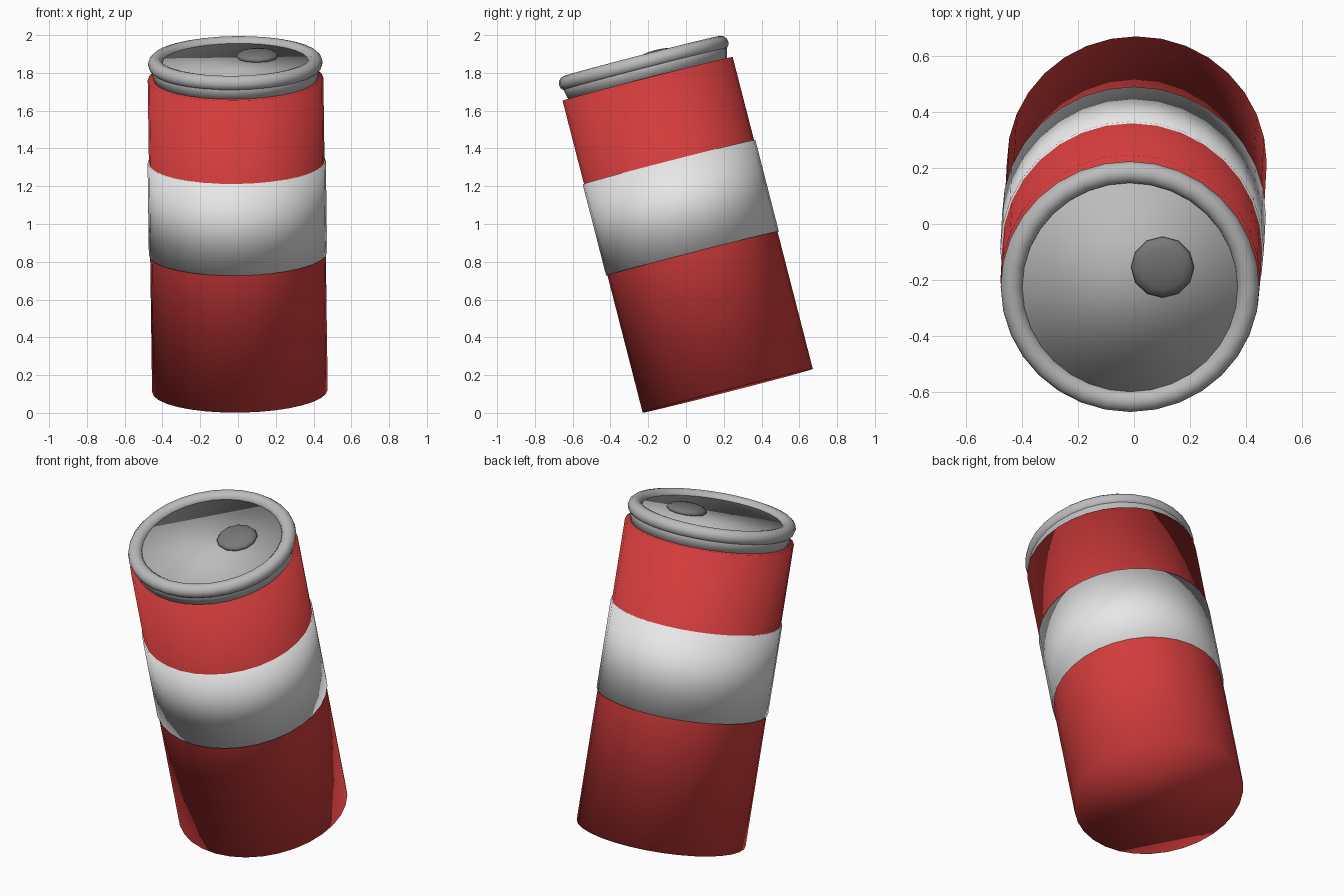
import bpy
from math import radians
from mathutils import Matrix

cube = bpy.data.objects.get("Cube")
if cube:
    bpy.data.objects.remove(cube, do_unlink=True)


def material(name, r, g, b):
    mat = bpy.data.materials.new(name)
    mat.use_nodes = True
    mat.diffuse_color = (r, g, b, 1)
    mat.node_tree.nodes["Principled BSDF"].inputs["Base Color"].default_value = (r, g, b, 1)
    return mat


red = material("red paint", 0.65, 0.045, 0.045)
white = material("white paint", 0.85, 0.85, 0.85)
metal = material("grey metal", 0.5, 0.5, 0.51)
dark_metal = material("dark grey metal", 0.19, 0.19, 0.19)

# The whole can leans forward and very slightly sideways
lean = (Matrix.Translation((0.01, 0.221, 0.117))
        @ Matrix.Rotation(radians(-0.8), 4, 'Y')
        @ Matrix.Rotation(radians(14.4), 4, 'X'))


def finish(name, mat):
    """Name, colour and smooth the new part, then lean it with the can."""
    obj = bpy.context.object
    obj.name = name
    obj.data.materials.append(mat)
    bpy.ops.object.shade_smooth()
    obj.matrix_world = lean @ obj.matrix_basis
    return obj


def drum(name, mat, bottom, top, r_bottom, r_top):
    """Round capped section between two heights along the can's axis."""
    bpy.ops.mesh.primitive_cone_add(
        vertices=32, radius1=r_bottom, radius2=r_top,
        depth=top - bottom, location=(0, 0, (bottom + top) / 2))
    return finish(name, mat)


# Painted body and the label band around it
drum("can_body", red, 0, 1.705, 0.465, 0.465)
drum("label_band", white, 0.75, 1.25, 0.472, 0.472)

# Flared neck whose upper cap is the lid
drum("neck_and_lid", metal, 1.69, 1.80, 0.43, 0.457)

# Rolled rim
bpy.ops.mesh.primitive_torus_add(
    major_segments=32, minor_segments=12, major_radius=0.423,
    minor_radius=0.04, location=(0, 0, 1.79))
finish("top_rim", metal)

# Flattened round opening tab on the lid
bpy.ops.mesh.primitive_uv_sphere_add(
    segments=12, ring_count=8, radius=0.113, location=(0.117, 0.077, 1.81))
tab = bpy.context.object
tab.scale.z = 0.28
bpy.ops.object.transform_apply(location=False, rotation=False, scale=True)
finish("opening_tab", dark_metal)
